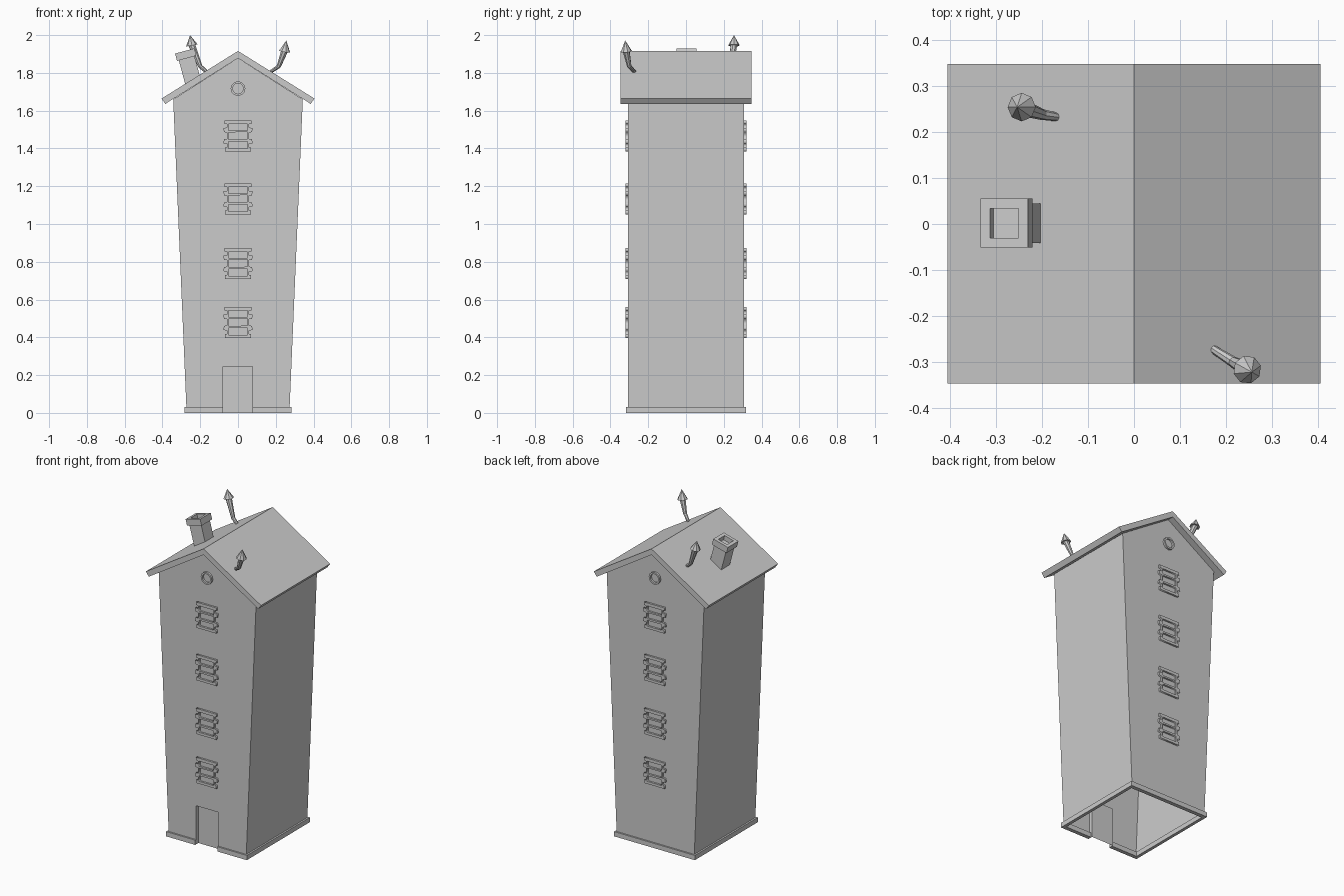
import bpy, bmesh, math
from mathutils import Vector, Matrix

if "Cube" in bpy.data.objects:
    bpy.data.objects.remove(bpy.data.objects["Cube"])


def finish(name, bm):
    bmesh.ops.recalc_face_normals(bm, faces=bm.faces)
    me = bpy.data.meshes.new(name)
    bm.to_mesh(me)
    bm.free()
    ob = bpy.data.objects.new(name, me)
    bpy.context.collection.objects.link(ob)
    return ob


def face(bm, pts):
    return bm.faces.new([bm.verts.new(p) for p in pts])


def prism(name, pts, offset):
    bm = bmesh.new()
    f = face(bm, pts)
    r = bmesh.ops.extrude_face_region(bm, geom=[f], use_keep_orig=True)
    vs = [e for e in r["geom"] if isinstance(e, bmesh.types.BMVert)]
    bmesh.ops.translate(bm, verts=vs, vec=offset)
    return finish(name, bm)


def tube(name, rings, sides, axis=None, phase=0.0):
    """Loft rings of (centre, radius) with polygon sections."""
    bm = bmesh.new()
    loops = []
    for i, (c, r) in enumerate(rings):
        a, b = Vector(rings[max(i - 1, 0)][0]), Vector(rings[min(i + 1, len(rings) - 1)][0])
        q = Vector(axis or (b - a)).to_track_quat('Z', 'Y')
        loops.append([bm.verts.new(Vector(c) + q @ Vector((r * math.cos(t), r * math.sin(t), 0)))
                      for t in (phase + 2 * math.pi * k / sides for k in range(sides))])
    for l0, l1 in zip(loops, loops[1:]):
        for k in range(sides):
            n = (k + 1) % sides
            bm.faces.new((l0[k], l0[n], l1[n], l1[k]))
    bm.faces.new(loops[0])
    bm.faces.new(loops[-1])
    bmesh.ops.remove_doubles(bm, verts=bm.verts, dist=1e-5)
    return finish(name, bm)


def flat_frame(name, loops, depth, matrix):
    """Outline with holes, filled and extruded."""
    cu = bpy.data.curves.new(name + "_curve", 'CURVE')
    cu.dimensions, cu.fill_mode, cu.extrude = '2D', 'BOTH', depth / 2
    for pts in loops:
        s = cu.splines.new('POLY')
        s.points.add(len(pts) - 1)
        for p, (x, y) in zip(s.points, pts):
            p.co = (x, y, 0, 1)
        s.use_cyclic_u = True
    tmp = bpy.data.objects.new(name + "_tmp", cu)
    bpy.context.collection.objects.link(tmp)
    dg = bpy.context.evaluated_depsgraph_get()
    me = bpy.data.meshes.new_from_object(tmp.evaluated_get(dg))
    bpy.data.objects.remove(tmp)
    me.name = name
    ob = bpy.data.objects.new(name, me)
    bpy.context.collection.objects.link(ob)
    ob.matrix_world = matrix


# Walls: open-bottomed tapering shell with a door notch in the front
W, D0, D1, DH = 0.307, -0.08, 0.077, 0.245
shell = [(0.272, 0), (0.343, 1.66), (0, 1.878), (-0.343, 1.66), (-0.272, 0)]
notch = [(D0, 0), (D0, DH), (D1, DH), (D1, 0)]
bm = bmesh.new()
face(bm, [(x, -W, z) for x, z in shell + notch])
face(bm, [(x, W, z) for x, z in shell])
for (x0, z0), (x1, z1) in zip(shell, shell[1:]):
    face(bm, [(x0, -W, z0), (x1, -W, z1), (x1, W, z1), (x0, W, z0)])
bmesh.ops.remove_doubles(bm, verts=bm.verts, dist=1e-5)
finish("walls", bm)

# Recessed door with its jambs
P = -0.285
bm = bmesh.new()
face(bm, [(x, P, z) for x, z in notch])
for (x0, z0), (x1, z1) in zip(notch, notch[1:]):
    face(bm, [(x0, -W, z0), (x1, -W, z1), (x1, P, z1), (x0, P, z0)])
bmesh.ops.remove_doubles(bm, verts=bm.verts, dist=1e-5)
finish("door", bm)

# Plinth band, broken at the door
X, Y, x, y = 0.284, 0.317, 0.264, 0.292
prism("plinth", [(a, b, 0) for a, b in [
    (D0, -Y), (-X, -Y), (-X, Y), (X, Y), (X, -Y), (D1, -Y),
    (D1, -y), (x, -y), (x, y), (-x, y), (-x, -y), (D0, -y)]], (0, 0, 0.03))

# Gable roof slab
prism("roof", [(a, -0.347, b) for a, b in [
    (0, 1.916), (0.405, 1.664), (0.385, 1.636), (0, 1.878),
    (-0.385, 1.636), (-0.405, 1.664)]], (0, 0.695, 0))

# Windows with toothed stone surrounds, plus round gable windows
steps = [(0, .07), (.02, .07), (.021, .058), (.04, .058), (.041, .078), (.064, .074),
         (.065, .058), (.1, .058), (.101, .074), (.124, .078), (.125, .058),
         (.144, .058), (.145, .072), (.163, .072)]
surround = [(w, z - .081) for z, w in steps] + [(-w, z - .081) for z, w in reversed(steps)]
panes = [[(-.05, a), (.05, a + d), (.05, b + d), (-.05, b)]
         for a, b, d in [(-.065, -.029, 0), (-.018, .019, .002), (.03, .063, 0)]]
circle = lambda r: [(r * math.cos(k * math.pi / 6), r * math.sin(k * math.pi / 6)) for k in range(12)]
for side, turn in (("front", 0), ("back", math.pi)):
    base = Matrix.Rotation(turn, 4, 'Z')
    upright = Matrix.Rotation(math.pi / 2, 4, 'X')
    for i, z in enumerate((0.478, 0.79, 1.132, 1.466)):
        flat_frame(f"{side}_window_{i + 1}", [surround] + panes, 0.02,
                   base @ Matrix.Translation((0, -0.309, z)) @ upright)
    flat_frame(f"{side}_round_window", [circle(.039), circle(.028)], 0.02,
               base @ Matrix.Translation((0, -0.309, 1.717)) @ upright)

# Leaning square chimney with a hollow cap
lean = Vector((-math.sin(math.radians(15)), 0, math.cos(math.radians(15))))
top = Vector((-0.282, 0.002, 1.916))
S = math.sqrt(2)
tube("chimney", [(top - lean * d, h * S) for d, h in [
    (0.19, 0.043), (0.04, 0.043), (0.04, 0.053), (0, 0.053), (0, 0.032), (0.03, 0.032)]],
    4, lean, math.pi / 4)

# Bent stove pipes with cone caps
pipes = [
    ("left", [(-.165, .232, 1.805), (-.2, .238, 1.835), (-.245, .254, 1.95)], (-.254, .254, 2.0)),
    ("right", [(.172, -.272, 1.805), (.216, -.3, 1.835), (.247, -.317, 1.918)], (.256, -.322, 1.972))]
for side, path, tip in pipes:
    tube(side + "_pipe", list(zip(path, (.009, .012, .019))), 8)
    end, tip = Vector(path[-1]), Vector(tip)
    tube(side + "_pipe_cap", [(end - (tip - end) * .1, .031), (tip, .0)], 8)
